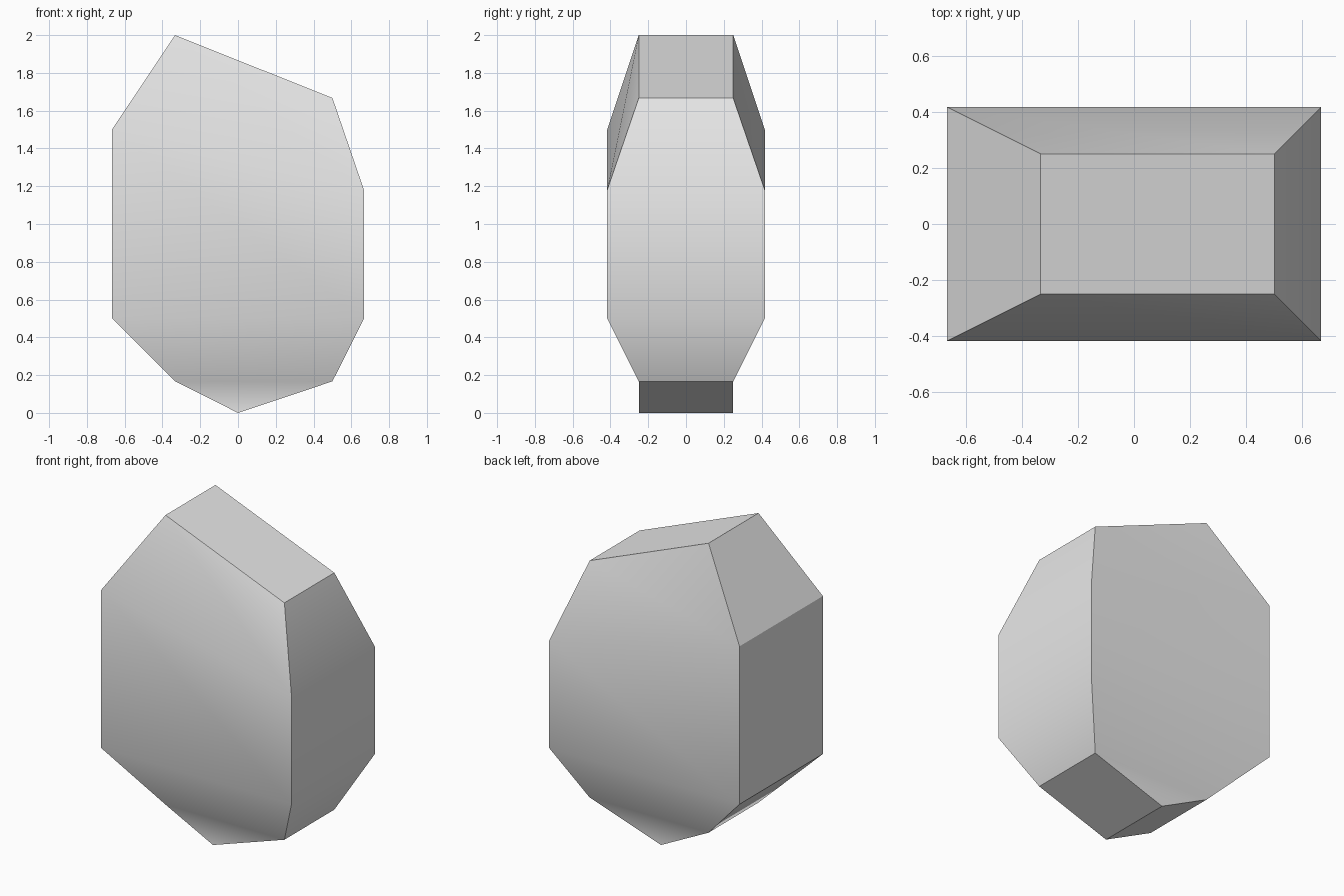
import bpy
import bmesh
import math

# Remove the default cube
cube = bpy.data.objects.get("Cube")
if cube:
    bpy.data.objects.remove(cube, do_unlink=True)

# Stone colour
stone = bpy.data.materials.new("pale_grey_stone")
stone.use_nodes = True
colour = (0.8, 0.8, 0.8, 1)
stone.diffuse_color = colour
stone.node_tree.nodes["Principled BSDF"].inputs["Base Color"].default_value = colour

# Each ring: left x, right x, half depth, z at left, z at right
RINGS = [
    (-0.333, 0.5, 0.25, 0.167, 0.167),
    (-0.667, 0.667, 0.417, 0.5, 0.5),
    (-0.667, 0.667, 0.417, 1.5, 1.18),
    (-0.333, 0.5, 0.25, 2.0, 1.667),
]

bm = bmesh.new()


def ring(x0, x1, d, z0, z1):
    corners = [(x0, -d, z0), (x1, -d, z1), (x1, d, z1), (x0, d, z0)]
    return [bm.verts.new(c) for c in corners]


rings = [ring(*r) for r in RINGS]

# Faceted walls, every panel split along the same diagonal
for low, high in zip(rings, rings[1:]):
    for i in range(4):
        j = (i + 1) % 4
        bm.faces.new((low[i], low[j], high[i]))
        bm.faces.new((low[j], high[j], high[i]))

# Slanted top
bm.faces.new(rings[-1])

# Keel-shaped underside
a, b, c, d = rings[0]
front = bm.verts.new((0, -0.25, 0))
back = bm.verts.new((0, 0.25, 0))
for face in ((a, front, b), (c, back, d), (b, front, back, c), (a, d, back, front)):
    bm.faces.new(face)

bmesh.ops.recalc_face_normals(bm, faces=bm.faces)
mesh = bpy.data.meshes.new("boulder")
bm.to_mesh(mesh)
bm.free()
mesh.materials.append(stone)

boulder = bpy.data.objects.new("boulder", mesh)
bpy.context.collection.objects.link(boulder)

# Soften shallow edges, keep steep ones sharp
bpy.ops.object.select_all(action="DESELECT")
boulder.select_set(True)
bpy.context.view_layer.objects.active = boulder
bpy.ops.object.shade_smooth_by_angle(angle=math.radians(30))
